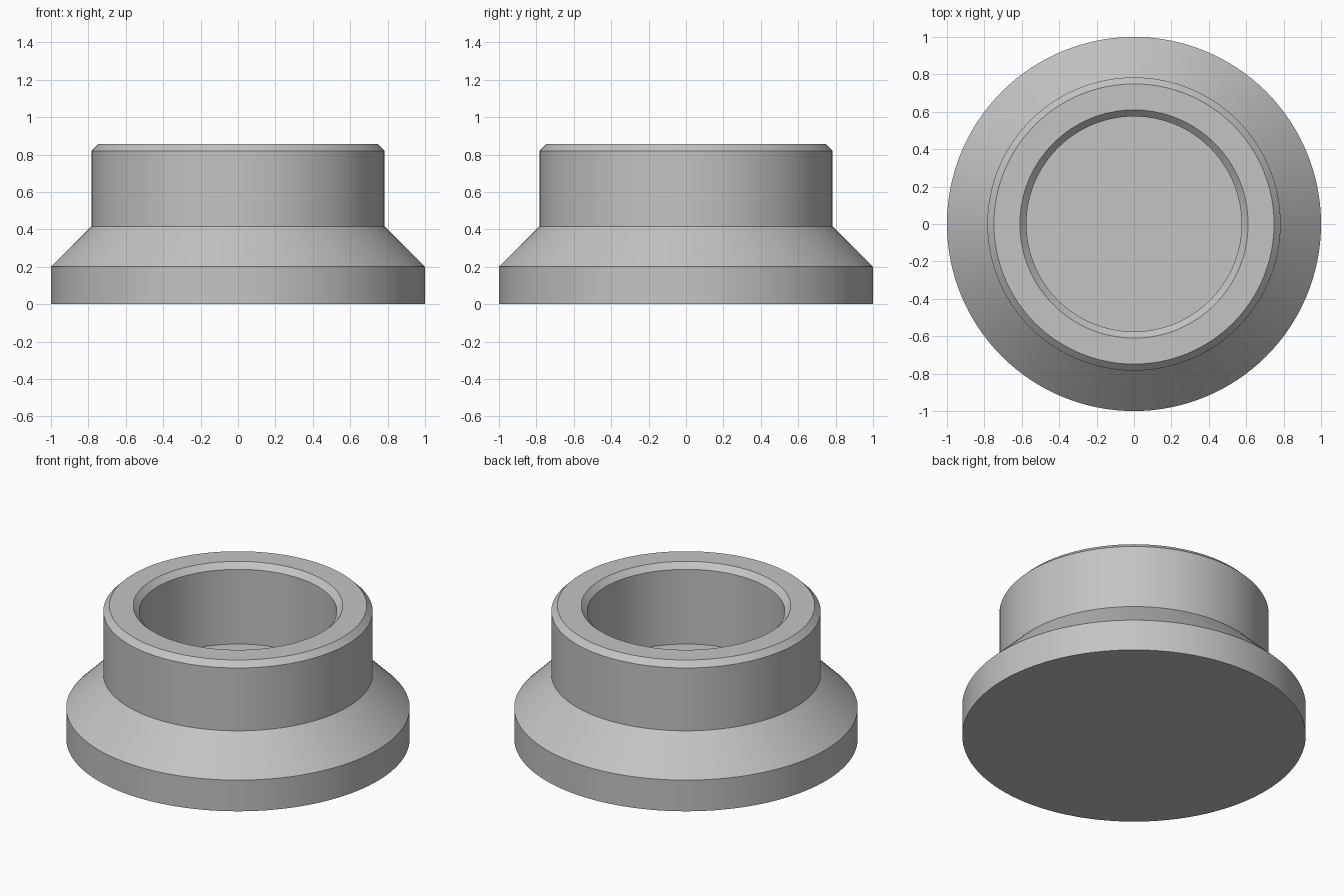
import bpy
import bmesh
import math

old = bpy.data.objects.get("Cube")
if old:
    bpy.data.objects.remove(old, do_unlink=True)

SEGMENTS = 128

# Plain grey
grey = bpy.data.materials.new("grey")
grey.use_nodes = True
colour = (0.55, 0.55, 0.55, 1)
grey.diffuse_color = colour
grey.node_tree.nodes["Principled BSDF"].inputs["Base Color"].default_value = colour

# Half section (radius, height): base, flange, cone, collar, rim, blind bore
profile = [
    (1.0, 0), (1.0, 0.2), (0.784, 0.416), (0.784, 0.82),
    (0.749, 0.855), (0.61, 0.855), (0.575, 0.82), (0.575, 0.34),
]


def turned_part(name, section):
    """Turn a half section about z and close both ends with a flat disc."""
    bm = bmesh.new()
    rings = []
    for radius, height in section:
        angles = [math.tau * i / SEGMENTS for i in range(SEGMENTS)]
        rings.append([bm.verts.new((radius * math.cos(a), radius * math.sin(a), height))
                      for a in angles])
    for low, high in zip(rings, rings[1:]):
        for i in range(SEGMENTS):
            j = (i + 1) % SEGMENTS
            bm.faces.new((low[i], low[j], high[j], high[i]))
    bm.faces.new(rings[0][::-1])
    bm.faces.new(rings[-1])
    bmesh.ops.recalc_face_normals(bm, faces=bm.faces)
    mesh = bpy.data.meshes.new(name)
    bm.to_mesh(mesh)
    bm.free()
    mesh.materials.append(grey)
    obj = bpy.data.objects.new(name, mesh)
    bpy.context.collection.objects.link(obj)
    return obj


# Flanged bushing, smooth around and sharp between its bands
bushing = turned_part("flanged_bushing", profile)
bpy.ops.object.select_all(action="DESELECT")
bushing.select_set(True)
bpy.context.view_layer.objects.active = bushing
bpy.ops.object.shade_smooth_by_angle(angle=math.radians(30))
